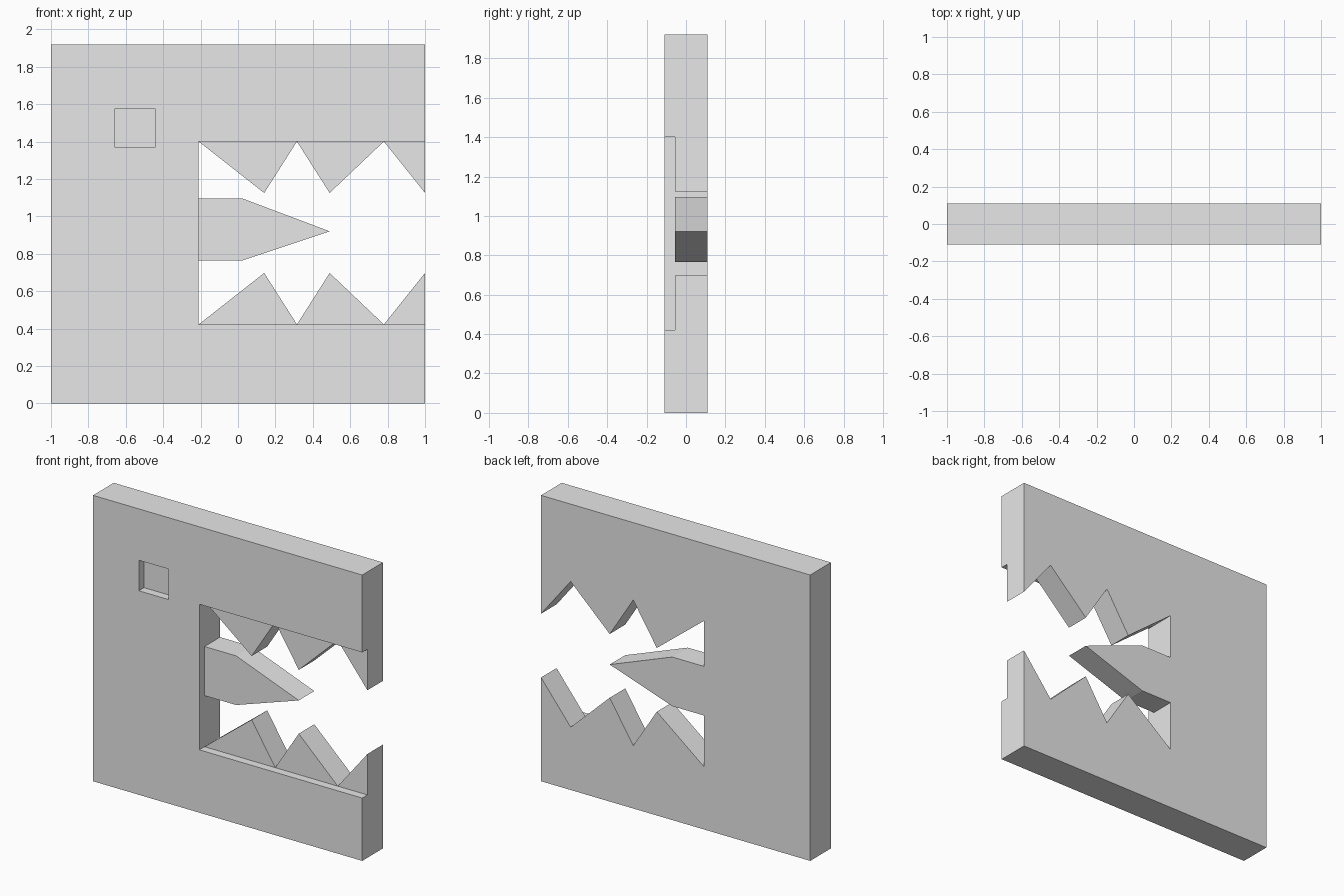
import bpy, bmesh

if "Cube" in bpy.data.objects:
    bpy.data.objects.remove(bpy.data.objects["Cube"], do_unlink=True)

BACK, FRONT, TOOTH_FRONT = 0.11, -0.11, -0.055

grey = bpy.data.materials.new("light_grey")
grey.use_nodes = True
grey.diffuse_color = (0.8, 0.8, 0.8, 1)
grey.node_tree.nodes["Principled BSDF"].inputs["Base Color"].default_value = (0.8, 0.8, 0.8, 1)


def prism(name, outline, y0, y1):
    """Extrude an (x, z) outline from y0 to y1."""
    bm = bmesh.new()
    face = bm.faces.new([bm.verts.new((x, y0, z)) for x, z in outline])
    ext = bmesh.ops.extrude_face_region(bm, geom=[face])
    verts = [g for g in ext["geom"] if isinstance(g, bmesh.types.BMVert)]
    bmesh.ops.translate(bm, verts=verts, vec=(0, y1 - y0, 0))
    bmesh.ops.recalc_face_normals(bm, faces=bm.faces)
    mesh = bpy.data.meshes.new(name)
    bm.to_mesh(mesh)
    bm.free()
    mesh.materials.append(grey)
    obj = bpy.data.objects.new(name, mesh)
    bpy.context.collection.objects.link(obj)
    return obj


def rect(x0, x1, z0, z1):
    return [(x0, z0), (x1, z0), (x1, z1), (x0, z1)]


def cut(target, cutter):
    """Subtract the cutter for good, then remove it."""
    cutter.hide_render = True
    mod = target.modifiers.new("cut", "BOOLEAN")
    mod.operation = "DIFFERENCE"
    mod.solver = "EXACT"
    mod.object = cutter
    bpy.context.view_layer.objects.active = target
    bpy.ops.object.modifier_apply(modifier=mod.name)
    bpy.data.objects.remove(cutter, do_unlink=True)


# Solid slab
head = prism("head_slab", rect(-1, 1, 0, 1.92), FRONT, BACK)

# Front step that sets the teeth and tongue back from the face
GUM_TOP, GUM_LOW, MOUTH_BACK = 1.4, 0.422, -0.21
cut(head, prism("mouth_recess", rect(MOUTH_BACK, 1.2, GUM_LOW, GUM_TOP), FRONT - 0.1, TOOTH_FRONT))

# Open mouth: upper teeth, tongue, then the teeth mirrored below
TIP = 1.125
upper = [(1.2, TIP), (1, TIP), (0.78, GUM_TOP), (0.49, TIP), (0.315, GUM_TOP),
         (0.14, TIP), (MOUTH_BACK, GUM_TOP)]
tongue = [(MOUTH_BACK, 1.095), (0.025, 1.095), (0.49, 0.92), (0.025, 0.765), (MOUTH_BACK, 0.765)]
lower = [(x, GUM_TOP + GUM_LOW - z) for x, z in reversed(upper)]
cut(head, prism("mouth_opening", upper + tongue + lower, FRONT - 0.1, BACK + 0.1))

# Square eye socket
cut(head, prism("eye_socket", rect(-0.66, -0.44, 1.37, 1.575), FRONT - 0.1, TOOTH_FRONT))
